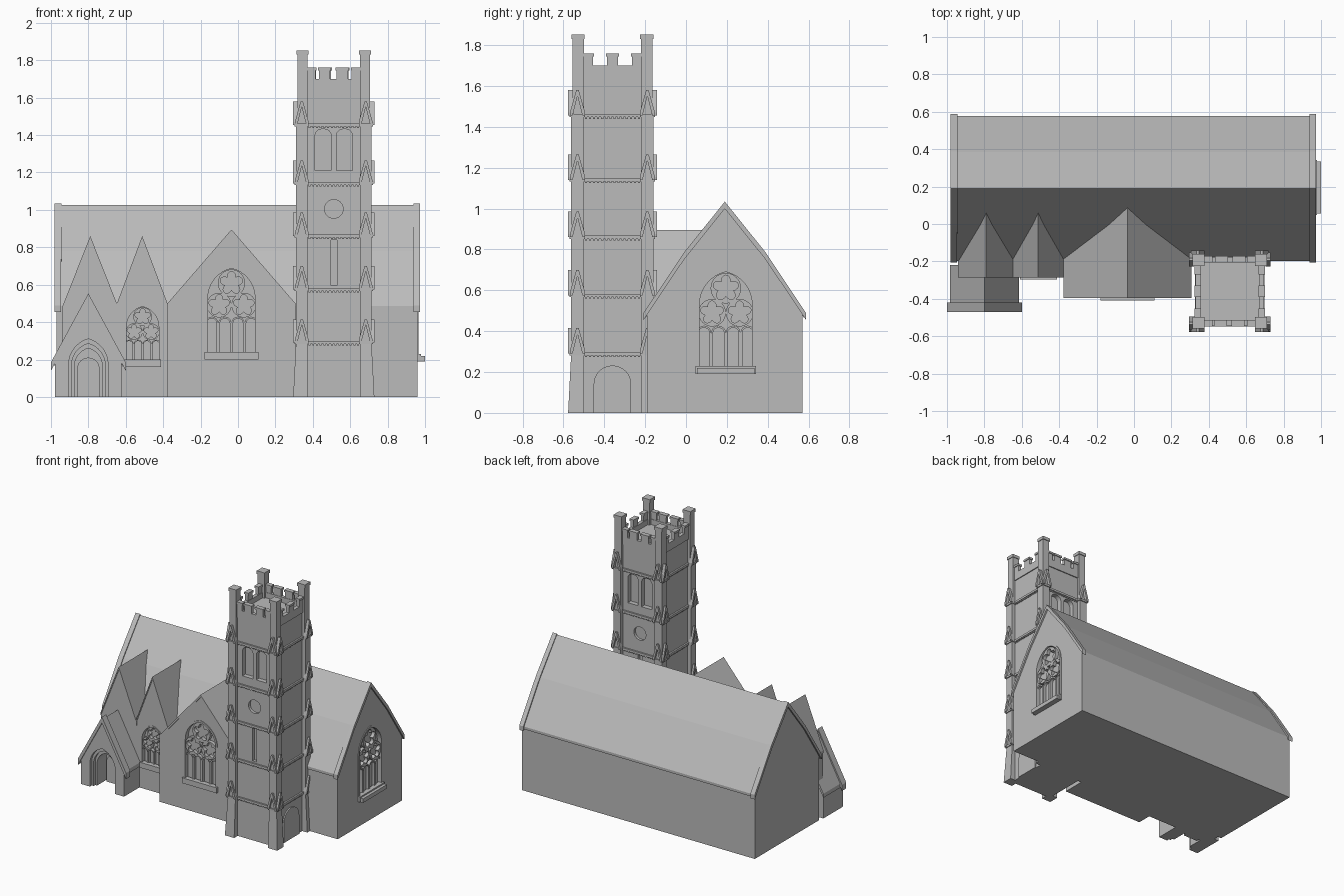
import bpy, bmesh
from math import pi, sin, cos, asin
from mathutils import Matrix

cube = bpy.data.objects.get("Cube")
if cube:
    bpy.data.objects.remove(cube)

stone = bpy.data.materials.new("grey stone")
stone.use_nodes = True
GREY = (0.5, 0.5, 0.5, 1)
stone.diffuse_color = GREY
stone.node_tree.nodes["Principled BSDF"].inputs["Base Color"].default_value = GREY


# Local frame of a wall: u runs along it, v is up, w points into the wall
def frame(x, y, turns=0):
    return Matrix.Translation((x, y, 0)) @ Matrix.Rotation(turns * pi / 2, 4, "Z")


def prism(bm, pts, w0, w1, m):
    a = [bm.verts.new(m @ Matrix.Translation((u, w0, v)).translation) for u, v in pts]
    b = [bm.verts.new(m @ Matrix.Translation((u, w1, v)).translation) for u, v in pts]
    bm.faces.new(a)
    bm.faces.new(b[::-1])
    for i in range(len(a)):
        j = (i + 1) % len(a)
        bm.faces.new((a[j], a[i], b[i], b[j]))


def band(bm, outer, inner, w0, w1, m):
    rows = [[bm.verts.new(m @ Matrix.Translation((u, w, v)).translation) for u, v in pts]
            for pts, w in ((outer, w0), (outer, w1), (inner, w1), (inner, w0))]
    n = len(outer)
    for k in range(4):
        r, s = rows[k], rows[(k + 1) % 4]
        for i in range(n):
            j = (i + 1) % n
            bm.faces.new((r[i], r[j], s[j], s[i]))


def rect(u0, u1, v0, v1):
    return [(u0, v0), (u1, v0), (u1, v1), (u0, v1)]


def box(bm, u0, u1, v0, v1, w0, w1, m):
    prism(bm, rect(u0, u1, v0, v1), w0, w1, m)


def arch(u, base, hw, spring, top, n=8):
    h = top - spring
    r = (hw * hw + h * h) / (2 * hw)
    end = asin(min(1, h / r))
    side = [(hw - r + r * cos(end * i / n), spring + r * sin(end * i / n)) for i in range(n + 1)]
    right = [(hw, base)] + side[:-1]
    return ([(u + x, z) for x, z in right] + [(u, top)]
            + [(u - x, z) for x, z in reversed(right)])


def gable(hw, eave, peak, bulge=0.0):
    mid = (eave + peak) / 2 + bulge
    return [(-hw, 0), (hw, 0), (hw, eave), (hw / 2, mid), (0, peak), (-hw / 2, mid), (-hw, eave)]


def chevron(hw, eave, peak, thick, bulge=0.0):
    mid = (eave + peak) / 2 + bulge
    top = [(hw, eave), (hw / 2, mid), (0, peak), (-hw / 2, mid), (-hw, eave)]
    return top + [(u, v - thick) for u, v in reversed(top)]


def finish(bm, name, smooth=False):
    bmesh.ops.recalc_face_normals(bm, faces=bm.faces)
    mesh = bpy.data.meshes.new(name)
    bm.to_mesh(mesh)
    bm.free()
    mesh.materials.append(stone)
    ob = bpy.data.objects.new(name, mesh)
    bpy.context.collection.objects.link(ob)
    if smooth:
        bpy.ops.object.select_all(action="DESELECT")
        ob.select_set(True)
        bpy.context.view_layer.objects.active = ob
        bpy.ops.object.shade_smooth_by_angle(angle=0.6)
    return ob


def solid(name, pts, w0, w1, m):
    bm = bmesh.new()
    prism(bm, pts, w0, w1, m)
    return finish(bm, name)


def carve(ob, shapes):
    bm = bmesh.new()
    for pts, w0, w1, m in shapes:
        prism(bm, pts, w0, w1, m)
    cutter = finish(bm, "cutter")
    cutter.hide_render = True
    mod = ob.modifiers.new("recess", "BOOLEAN")
    mod.operation, mod.solver, mod.object = "DIFFERENCE", "EXACT", cutter
    bpy.context.view_layer.objects.active = ob
    bpy.ops.object.modifier_apply(modifier=mod.name)
    bpy.data.objects.remove(cutter)


# Traceried pointed window: recess, frame, three foiled rings, lights and sill
def window(name, wall, m, hw, base, spring):
    top = spring + 1.22 * hw
    carve(wall, [(arch(0, base, hw, spring, top), -0.02, 0.03, m)])
    bm = bmesh.new()
    t = 0.1 * hw
    band(bm, arch(0, base, hw, spring, top),
         arch(0, base + t, hw - t, spring, top - t), -0.005, 0.032, m)
    low = spring - 0.28 * hw
    for cu, cv, r in ((0, spring + 0.56 * hw, 0.52 * hw),
                      (-0.47 * hw, low, 0.47 * hw), (0.47 * hw, low, 0.47 * hw)):
        angles = [2 * pi * i / 40 + pi / 2 for i in range(40)]
        ring = [(cu + r * cos(a), cv + r * sin(a)) for a in angles]
        foil = []
        for a in angles:
            f = r * (0.5 + 0.36 * abs(cos(2.5 * (a - pi / 2))))
            foil.append((cu + f * cos(a), cv + f * sin(a)))
        band(bm, ring, foil, 0.004, 0.032, m)
    head = spring - 0.72 * hw
    q = hw / 4
    for i in range(4):
        band(bm, arch((2 * i - 3) * q, base, q, head - q, head, 4),
             arch((2 * i - 3) * q, base + t, q * 0.75, head - q, head - q * 0.3, 4), 0.008, 0.032, m)
    finish(bm, name + "_tracery", True)
    solid(name + "_sill", rect(-hw * 1.03, hw * 1.03, base - 0.01, base + 0.03), -0.018, 0.02, m)


# Nave, its roof lip and raised end copings
NAVE = frame(0, 0.19, 1)
nave = solid("nave", gable(0.38, 0.485, 1.02, 0.025), -0.96, 0.97, NAVE)
solid("nave_roof", chevron(0.388, 0.485, 1.026, 0.02, 0.025), -0.945, 0.95, NAVE)
for name, w0, w1 in (("right", 0.945, 0.982), ("left", -0.972, -0.938)):
    solid(name + "_coping", chevron(0.397, 0.49, 1.034, 0.035, 0.025), w0, w1, NAVE)
window("end_window", nave, frame(0.96, 0.195, 1), 0.143, 0.2, 0.53)
solid("end_sill_drip", rect(-0.14, 0.14, 0.19, 0.22), -0.04, 0, frame(0.96, 0.195, 1))

# Three cross gables on the front
bays = {}
for name, x, y, hw, eave, peak, depth in (("wide_bay", -0.035, -0.39, 0.342, 0.5, 0.895, 0.49),
                                          ("middle_bay", -0.512, -0.28, 0.135, 0.5, 0.86, 0.35),
                                          ("porch_bay", -0.79, -0.28, 0.15, 0.48, 0.86, 0.35)):
    m = frame(x, y)
    bays[name] = solid(name, gable(hw, eave, peak - 0.006), 0, depth, m)
    solid(name + "_roof", chevron(hw, eave, peak, 0.02), -0.006, depth, m)
window("wide_window", bays["wide_bay"], frame(-0.035, -0.39), 0.14, 0.21, 0.53)
window("middle_window", bays["middle_bay"], frame(-0.51, -0.28), 0.096, 0.17, 0.375)

# Porch with a stepped arch and a door
PORCH = frame(-0.8, -0.47)
porch = solid("porch", gable(0.178, 0.19, 0.53), 0.008, 0.24, PORCH)
orders = ((0.105, 0.31, 0.03), (0.09, 0.285, 0.05), (0.075, 0.26, 0.16))
for hw, top, depth in orders:
    carve(porch, [(arch(0, -0.01, hw, top - hw * 1.3, top), -0.05, depth, PORCH)])
solid("porch_roof", chevron(0.185, 0.19, 0.535, 0.03), 0.04, 0.25, PORCH)
solid("porch_coping", chevron(0.2, 0.185, 0.553, 0.045), 0, 0.05, PORCH)
solid("porch_door", arch(0, 0, 0.06, 0.15, 0.21), 0.14, 0.165, PORCH)

# Tower shaft with openings on front and back
TX, TY, HALF = 0.512, -0.36, 0.175
STAGES = (0.29, 0.575, 0.86, 1.14, 1.455)
tower = solid("tower_shaft", rect(-HALF, HALF, 0, 1.66), -HALF, HALF, frame(TX, TY))
disc = [(0.05 * cos(2 * pi * i / 24), 1.005 + 0.05 * sin(2 * pi * i / 24)) for i in range(24)]
cuts = []
for turn in (0, 2):
    m = frame(TX, TY, turn)
    cuts += [(disc, -0.2, -0.155, m), (rect(-0.016, 0.016, 0.595, 0.84), -0.2, -0.15, m)]
    cuts += [(arch(u, 1.21, 0.043, 1.395, 1.432), -0.2, -0.14, m) for u in (-0.057, 0.057)]
carve(tower, cuts)

# Side doorway of the tower
bm = bmesh.new()
m = frame(TX, TY, 1)
prism(bm, arch(0, 0, 0.092, 0.14, 0.232), -0.184, -0.17, m)
finish(bm, "tower_door")

# Sloped plinth, string courses with dentils, and crenellated parapet on each side
bm = bmesh.new()
for turn in range(4):
    m = frame(TX, TY, turn)
    for z in STAGES:
        box(bm, -0.186, 0.186, z - 0.008, z + 0.008, -0.187, -0.165, m)
        for i in range(14):
            u = -0.13 + i * 0.02
            box(bm, u - 0.005, u + 0.005, z - 0.016, z - 0.008, -0.184, -0.17, m)
    box(bm, -0.17, 0.17, 1.64, 1.7, -0.182, -0.155, m)
    spans = ((-0.1, 0.022), (0, 0.03), (0.1, 0.022)) if turn % 2 else \
        ((-0.12, 0.022), (-0.05, 0.03), (0.045, 0.03), (0.118, 0.022))
    if turn % 2:
        spans = ((-0.122, 0.026), (0, 0.026), (0.122, 0.026))
    for u, w in spans:
        box(bm, u - w, u + w, 1.7, 1.755, -0.182, -0.158, m)
        box(bm, u - w - 0.005, u + w + 0.005, 1.745, 1.76, -0.188, -0.153, m)
finish(bm, "parapet_and_courses")

# Corner buttresses with flared feet, pinnacles and steep gablets
bm = bmesh.new()
for turn in range(4):
    m = frame(TX, TY, turn)
    box(bm, 0.14, 0.202, 0.28, 1.46, -0.202, -0.14, m)
    box(bm, 0.14, 0.195, 1.46, 1.835, -0.195, -0.14, m)
    box(bm, 0.136, 0.2, 1.83, 1.853, -0.2, -0.136, m)
    foot = bmesh.ops.create_cube(bm, size=1)["verts"]
    for v in foot:
        low = v.co.z < 0
        outer = 0.217 if low else 0.202
        v.co = m @ Matrix.Translation((outer if v.co.x > 0 else 0.14,
                                       -outer if v.co.y < 0 else -0.14,
                                       0 if low else 0.29)).translation
    for z in STAGES:
        box(bm, 0.135, 0.209, z - 0.008, z + 0.008, -0.209, -0.135, m)
        for c, mm in ((0.171, m), (-0.171, frame(TX, TY, turn + 1))):
            a_frame = [(-0.037, 0), (-0.024, 0), (0, 0.095), (0.024, 0), (0.037, 0),
                       (0.037, 0.015), (0.006, 0.125), (-0.006, 0.125), (-0.037, 0.015)]
            prism(bm, [(c + u, z + v) for u, v in a_frame], -0.217, -0.19, mm)
finish(bm, "tower_buttresses")
